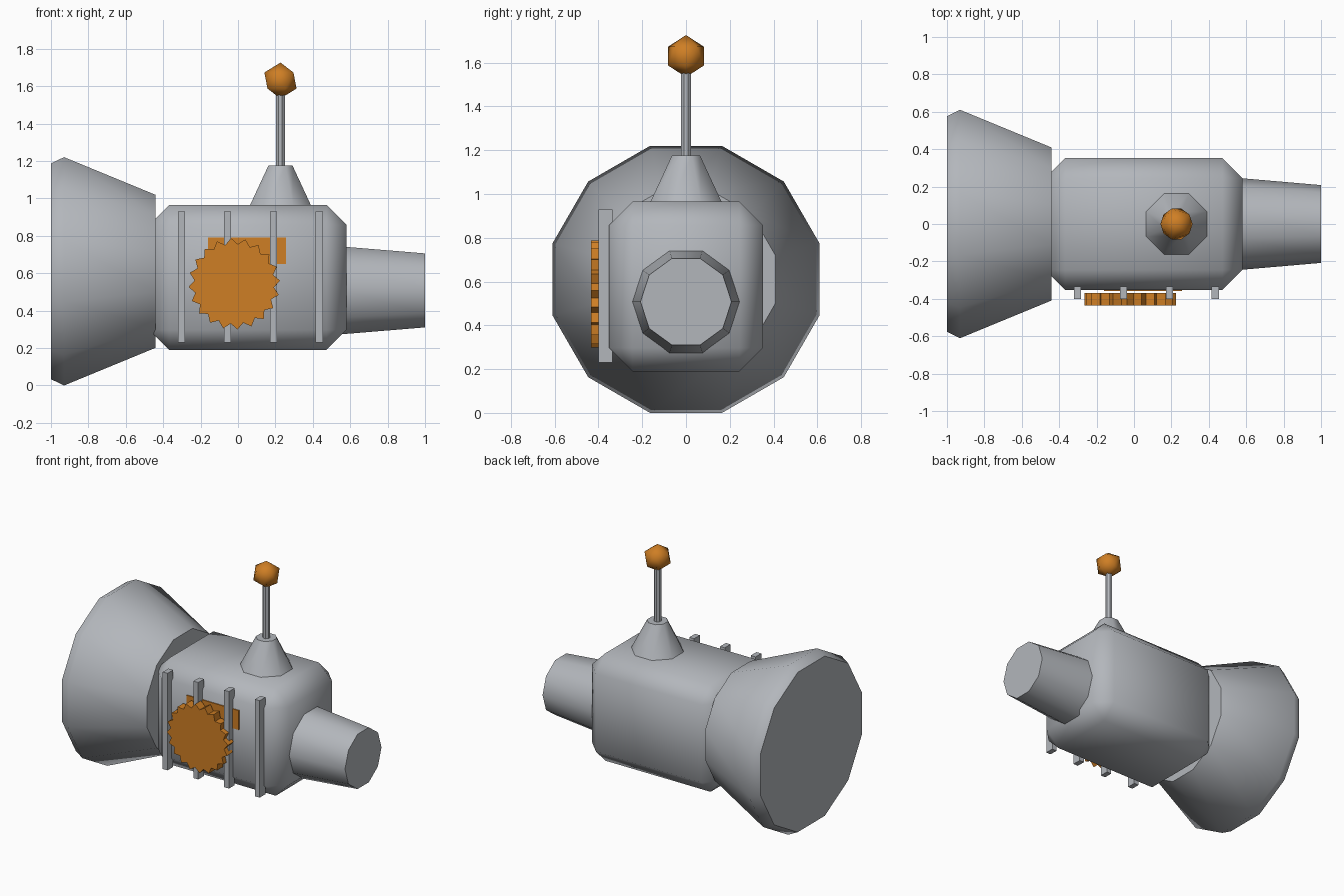
import bpy, bmesh, math
from mathutils import Matrix, Vector

if "Cube" in bpy.data.objects:
    bpy.data.objects.remove(bpy.data.objects["Cube"], do_unlink=True)


def make_material(name, rgb):
    mat = bpy.data.materials.new(name)
    mat.use_nodes = True
    mat.diffuse_color = (*rgb, 1)
    mat.node_tree.nodes["Principled BSDF"].inputs["Base Color"].default_value = (*rgb, 1)
    return mat


GREY = make_material("steel grey", (0.45, 0.47, 0.50))
ORANGE = make_material("orange", (0.62, 0.21, 0.018))


def finish(bm, name, mat, smooth_angle=50):
    """Smooth shade with sharp edges kept, and add to the scene."""
    bmesh.ops.recalc_face_normals(bm, faces=bm.faces[:])
    for face in bm.faces:
        face.smooth = smooth_angle > 0
    for edge in bm.edges:
        edge.smooth = edge.calc_face_angle(0) < math.radians(smooth_angle)
    mesh = bpy.data.meshes.new(name)
    bm.to_mesh(mesh)
    bm.free()
    mesh.materials.append(mat)
    obj = bpy.data.objects.new(name, mesh)
    bpy.context.collection.objects.link(obj)
    return obj


def box(name, low, high, mat, bevel=0):
    bm = bmesh.new()
    low, high = Vector(low), Vector(high)
    size = Matrix.Diagonal((*(high - low), 1))
    bmesh.ops.create_cube(bm, size=1, matrix=Matrix.Translation((low + high) / 2) @ size)
    if bevel:
        bmesh.ops.bevel(bm, geom=bm.edges[:], offset=bevel, segments=1,
                        affect='EDGES', profile=0.5)
    return finish(bm, name, mat, 50 if bevel else 0)


def loft(name, axis, centre, sections, sides, mat, turn=0, valley=1, smooth_angle=50):
    """Capped rings of (position, radius) along an axis; valley scales odd corners."""
    place = {'x': lambda u, v, w: (w, u, v),
             'y': lambda u, v, w: (u, w, v),
             'z': lambda u, v, w: (u, v, w)}[axis]
    bm = bmesh.new()
    rings = []
    for w, radius in sections:
        ring = []
        for i in range(sides):
            a = math.radians(turn) + math.tau * i / sides
            r = radius * (valley if i % 2 else 1)
            ring.append(bm.verts.new(place(centre[0] + r * math.cos(a),
                                           centre[1] + r * math.sin(a), w)))
        rings.append(ring)
    for a, b in zip(rings, rings[1:]):
        for i in range(sides):
            j = (i + 1) % sides
            bm.faces.new((a[i], a[j], b[j], b[i]))
    bm.faces.new(rings[0])
    bm.faces.new(rings[-1])
    return finish(bm, name, mat, smooth_angle)


# Main body with chamfered edges
box("body", (-0.475, -0.352, 0.19), (0.58, 0.352, 0.965), GREY, bevel=0.107)

# Flared bell at one end, tapered nozzle at the other
loft("bell", 'x', (0, 0.61), [(-1, 0.597), (-0.93, 0.632), (-0.44, 0.423)], 12, GREY, turn=15)
loft("nozzle", 'x', (0, 0.508), [(0.56, 0.246), (1, 0.208)], 10, GREY)

# Lever on the top: cone, rod and knob
LEVER_X = 0.227
loft("lever_base", 'z', (LEVER_X, 0), [(0.96, 0.178), (1.175, 0.07)], 8, GREY, turn=22.5)
loft("lever_rod", 'z', (LEVER_X, 0), [(1.16, 0.025), (1.6, 0.025)], 8, GREY, turn=22.5,
     smooth_angle=30)
knob = bmesh.new()
bmesh.ops.create_icosphere(knob, subdivisions=1, radius=0.096,
                           matrix=Matrix.Translation((LEVER_X, 0, 1.63))
                           @ Matrix.Rotation(math.pi, 4, 'Z'))
finish(knob, "lever_knob", ORANGE)

# Row of upright bars on the front
for i in range(4):
    x = -0.302 + 0.2455 * i
    box(f"bar_{i + 1}", (x - 0.019, -0.4, 0.23), (x + 0.019, -0.335, 0.93), GREY)

# Toothed wheel and the plate behind it
loft("gear", 'y', (-0.02, 0.543), [(-0.435, 0.245), (-0.37, 0.245)], 40, ORANGE,
     turn=4, valley=0.87, smooth_angle=0)
box("gear_plate", (-0.16, -0.359, 0.65), (0.257, -0.34, 0.79), ORANGE)
